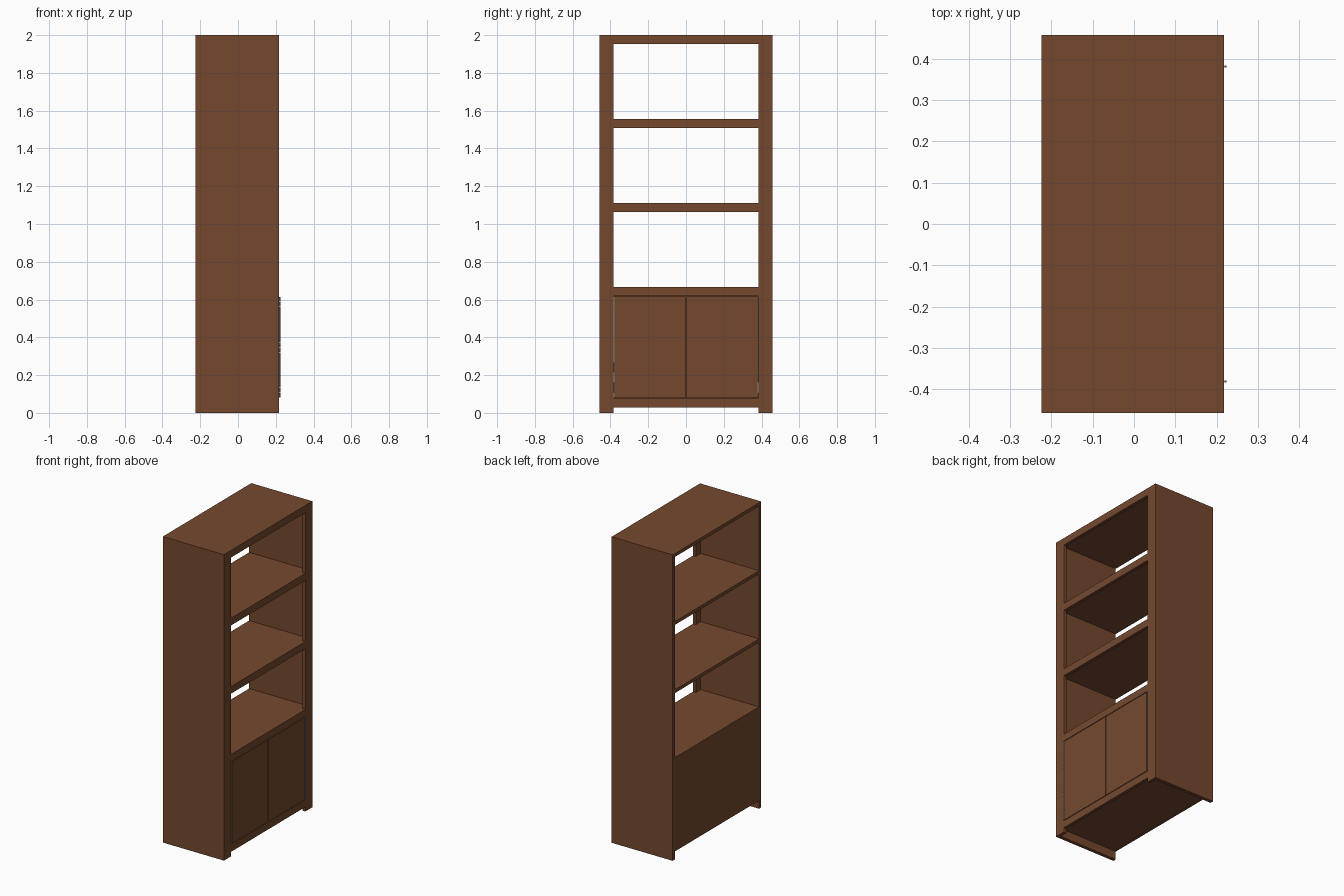
import bpy, bmesh
from mathutils import Matrix

if "Cube" in bpy.data.objects:
    bpy.data.objects.remove(bpy.data.objects["Cube"])


def material(name, rgb):
    m = bpy.data.materials.new(name)
    m.diffuse_color = (*rgb, 1)
    m.use_nodes = True
    m.node_tree.nodes["Principled BSDF"].inputs["Base Color"].default_value = m.diffuse_color
    return m


WOOD = material("brown_wood", (0.178, 0.066, 0.028))
METAL = material("grey_metal", (0.22, 0.23, 0.25))


def add_object(name, bm, mat):
    mesh = bpy.data.meshes.new(name)
    bm.to_mesh(mesh)
    bm.free()
    mesh.materials.append(mat)
    ob = bpy.data.objects.new(name, mesh)
    bpy.context.collection.objects.link(ob)
    return ob


def box(name, x, y, z, mat=WOOD):
    """Box given by its (min, max) range on each axis."""
    bm = bmesh.new()
    size = [r[1] - r[0] for r in (x, y, z)]
    mid = [(r[1] + r[0]) / 2 for r in (x, y, z)]
    bmesh.ops.create_cube(bm, size=1, matrix=Matrix.Translation(mid) @ Matrix.Diagonal((*size, 1)))
    return add_object(name, bm, mat)


def mirrored(a, b, s):
    return tuple(sorted((a * s, b * s)))


BACK, FRONT = -0.224, 0.218
HALF = 0.457           # half width
OPEN = 0.384           # half width of the front opening
T = 0.022              # board thickness
FRAME = FRONT - 0.02   # back of the face frame
RAIL = 0.047
LEVELS = [("bottom", 0.076), ("cabinet_top", 0.666), ("lower_shelf", 1.11),
          ("upper_shelf", 1.556), ("top", 2.0)]

# boards with a taller face-frame rail at the front
for name, z in LEVELS:
    box(name + "_board", (BACK, FRAME), (-HALF + T, HALF - T), (z - T, z))
    box(name + "_rail", (FRAME, FRONT), (-OPEN, OPEN), (z - RAIL, z))

# lower back panel
box("back_panel", (BACK, BACK + 0.012), (-HALF + T, HALF - T), (0.053, 0.666))

for side, s in (("left", -1), ("right", 1)):
    # sides, front stiles and doors
    box(side + "_side", (BACK, FRAME), mirrored(HALF - T, HALF, s), (0, 2))
    box(side + "_stile", (FRAME, FRONT), mirrored(OPEN, HALF, s), (0, 2))
    box(side + "_door", (FRONT - 0.02, FRONT), mirrored(0.002, 0.380, s), (0.080, 0.615))
    # hinge leaf in the gap beside the door
    box(side + "_hinge_leaf", (FRONT - 0.018, FRONT), mirrored(0.3805, 0.3835, s), (0.080, 0.615), METAL)
    # hinge knuckles
    bm = bmesh.new()
    count = 20
    step = 0.535 / count
    for i in range(count):
        bmesh.ops.create_cone(bm, cap_ends=True, segments=12, radius1=0.003, radius2=0.003,
                              depth=step - 0.001,
                              matrix=Matrix.Translation((0.221, 0.381 * s, 0.080 + step * (i + 0.5))))
    add_object(side + "_hinge_knuckles", bm, METAL)
